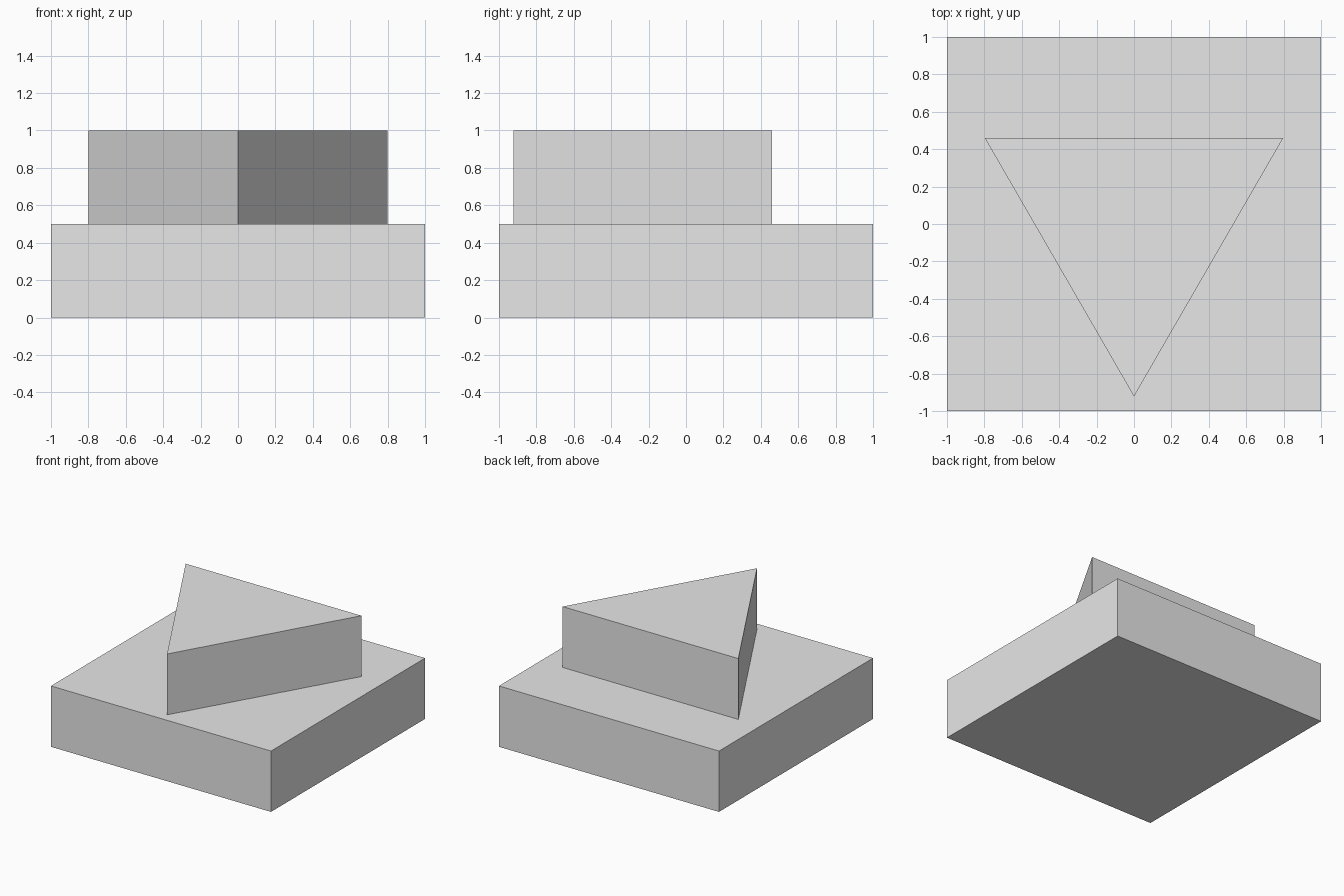
import bpy
from math import pi

cube = bpy.data.objects.get("Cube")
if cube:
    bpy.data.objects.remove(cube, do_unlink=True)

# Single plain grey
grey = bpy.data.materials.new("light_grey")
grey.use_nodes = True
colour = (0.8, 0.8, 0.8, 1)
grey.diffuse_color = colour
grey.node_tree.nodes["Principled BSDF"].inputs["Base Color"].default_value = colour


def finish(name):
    obj = bpy.context.object
    obj.name = obj.data.name = name
    bpy.ops.object.transform_apply(location=False, rotation=True, scale=True)
    obj.data.materials.append(grey)


# Square base slab
bpy.ops.mesh.primitive_cube_add(size=2, location=(0, 0, 0.25))
bpy.context.object.scale.z = 0.25
finish("base_slab")

# Triangular block, point towards the front
bpy.ops.mesh.primitive_cylinder_add(vertices=3, radius=0.922, depth=0.5,
                                    location=(0, 0, 0.75), rotation=(0, 0, pi))
finish("triangular_block")
